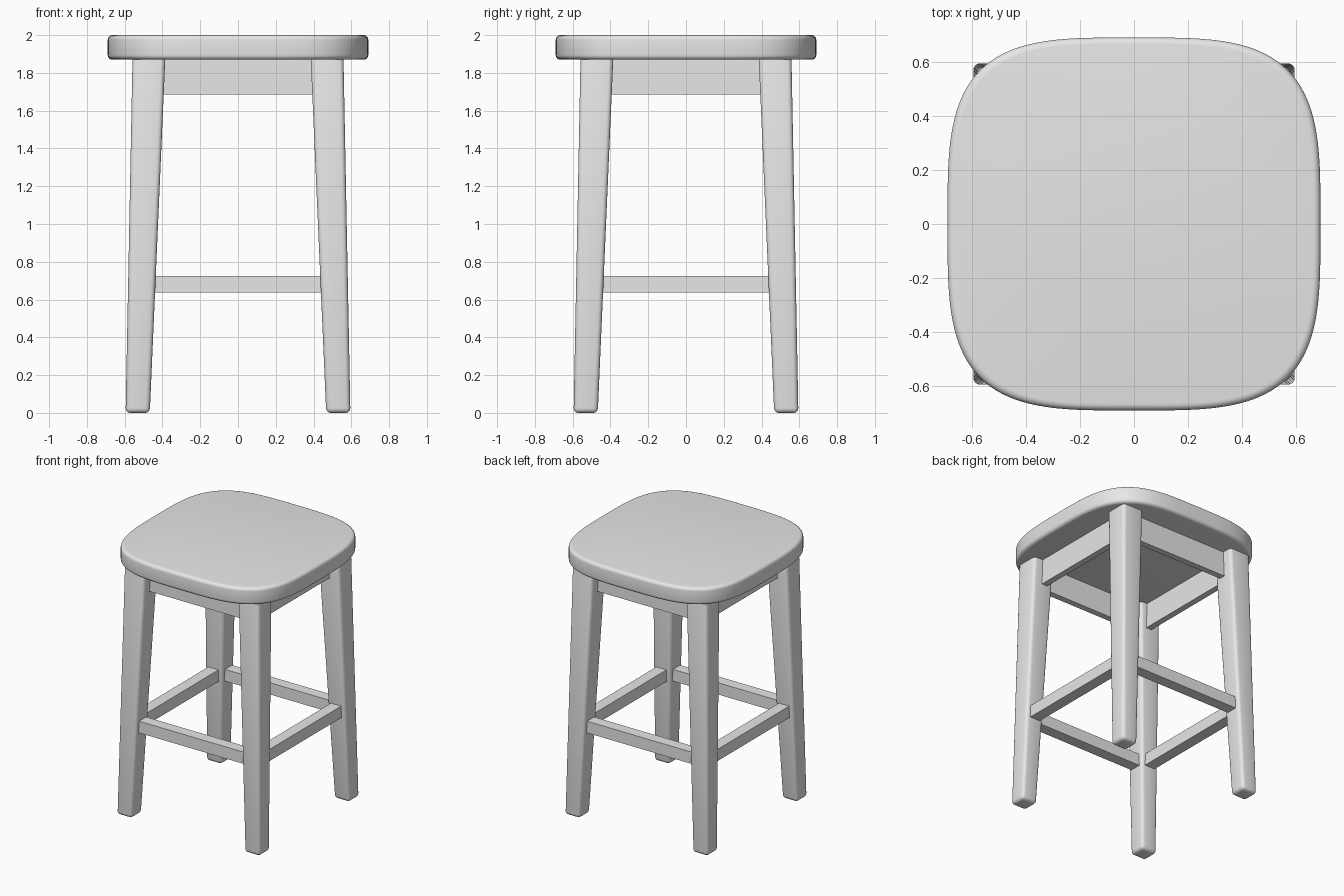
import bpy, bmesh, math

if "Cube" in bpy.data.objects:
    bpy.data.objects.remove(bpy.data.objects["Cube"])

grey = bpy.data.materials.new("plain grey")
grey.diffuse_color = (0.8, 0.8, 0.8, 1)
grey.use_nodes = True
grey.node_tree.nodes["Principled BSDF"].inputs["Base Color"].default_value = grey.diffuse_color


def finish(bm, name, smooth=True):
    bmesh.ops.recalc_face_normals(bm, faces=bm.faces)
    mesh = bpy.data.meshes.new(name)
    bm.to_mesh(mesh)
    bm.free()
    mesh.materials.append(grey)
    ob = bpy.data.objects.new(name, mesh)
    bpy.context.collection.objects.link(ob)
    if smooth:
        bpy.ops.object.select_all(action='DESELECT')
        ob.select_set(True)
        bpy.context.view_layer.objects.active = ob
        bpy.ops.object.shade_smooth_by_angle(angle=math.radians(35))
    return ob


def loft(bm, rings):
    """Skin a stack of closed rings and cap both ends."""
    rows = [[bm.verts.new(p) for p in ring] for ring in rings]
    n = len(rows[0])
    for a, b in zip(rows, rows[1:]):
        for i in range(n):
            j = (i + 1) % n
            bm.faces.new((a[i], a[j], b[j], b[i]))
    bm.faces.new(rows[0][::-1])
    bm.faces.new(rows[-1])


def seat_ring(r, z, n=128, power=3.6):
    pts = []
    for i in range(n):
        t = math.tau * (i + 0.5) / n
        c, s = math.cos(t), math.sin(t)
        pts.append((r * math.copysign(abs(c) ** (2 / power), c),
                    r * math.copysign(abs(s) ** (2 / power), s), z))
    return pts


# Seat: rounded square slab with softened rims
R, LOW, HIGH, RIM, STEPS = 0.69, 1.87, 2.0, 0.025, 5
arc = [math.pi / 2 * i / STEPS for i in range(STEPS + 1)]
profile = [(R - RIM + RIM * math.sin(a), LOW + RIM - RIM * math.cos(a)) for a in arc]
profile += [(R - RIM + RIM * math.cos(a), HIGH - RIM + RIM * math.sin(a)) for a in arc]
bm = bmesh.new()
loft(bm, [seat_ring(r, z) for r, z in profile])
finish(bm, "seat")

# Legs: splayed, thicker at the top, rounded edges
for yname, sy in (("front", -1), ("back", 1)):
    for xname, sx in (("left", -1), ("right", 1)):
        bm = bmesh.new()
        rings = []
        for inner, outer, z in ((0.467, 0.595, 0.0), (0.384, 0.558, 1.9)):
            rings.append([(sx * x, sy * y, z) for x, y in
                          ((inner, inner), (outer, inner), (outer, outer), (inner, outer))])
        loft(bm, rings)
        bmesh.ops.bevel(bm, geom=bm.edges[:], offset=0.025, segments=4,
                        profile=0.5, affect='EDGES')
        finish(bm, f"{yname}_{xname}_leg")


def rail(name, side, half_len, near, far, z0, z1):
    """Bar running between two neighbouring legs, turned to one side."""
    bm = bmesh.new()
    ca, sa = math.cos(side), math.sin(side)
    rings = []
    for z in (z0, z1):
        rings.append([(x * ca - y * sa, x * sa + y * ca, z) for x, y in
                      ((-half_len, -far), (half_len, -far), (half_len, -near), (-half_len, -near))])
    loft(bm, rings)
    finish(bm, name, smooth=False)


# Aprons under the seat and stretchers (foot rails)
for k, side in enumerate(("front", "right", "back", "left")):
    turn = k * math.pi / 2
    rail(side + "_apron", turn, 0.43, 0.44, 0.486, 1.685, 1.88)
    rail(side + "_stretcher", turn, 0.465, 0.467, 0.551, 0.637, 0.725)
